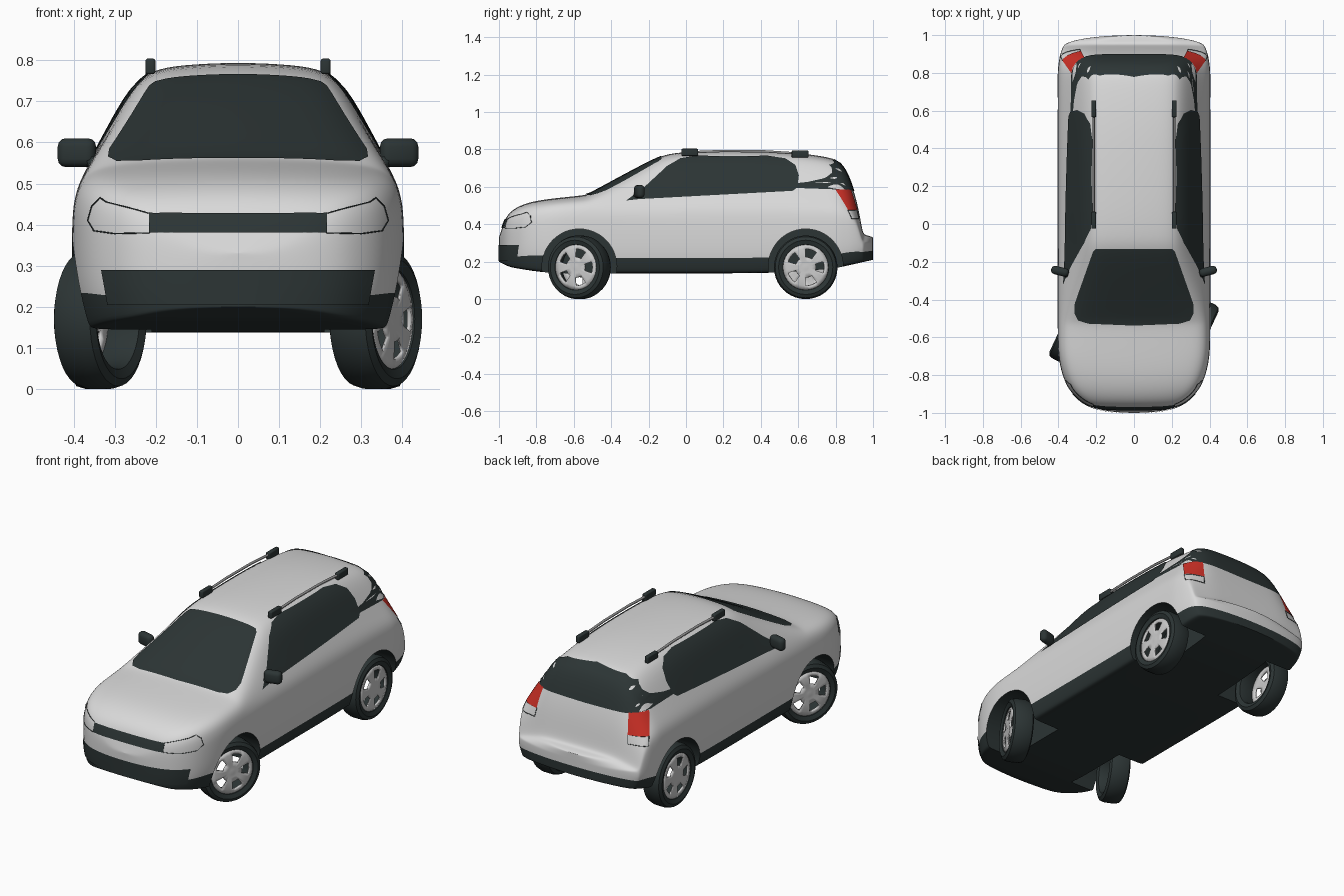
import bpy, bmesh, math
from mathutils import Vector, Matrix
from mathutils.bvhtree import BVHTree

cube = bpy.data.objects.get("Cube")
if cube:
    bpy.data.objects.remove(cube)


def material(name, r, g, b):
    m = bpy.data.materials.new(name)
    m.use_nodes = True
    m.diffuse_color = (r, g, b, 1)
    m.node_tree.nodes["Principled BSDF"].inputs["Base Color"].default_value = (r, g, b, 1)
    return m


PAINT = material("body_paint", .7, .7, .7)
DARK = material("dark_trim", .025, .035, .035)
RIM = material("rim_silver", .6, .6, .6)
RED = material("tail_red", .62, .03, .02)
RAIL = material("rail_grey", .3, .3, .3)


def add_object(name, bm, *mats):
    mesh = bpy.data.meshes.new(name)
    bm.to_mesh(mesh)
    bm.free()
    ob = bpy.data.objects.new(name, mesh)
    bpy.context.collection.objects.link(ob)
    for m in mats:
        mesh.materials.append(m)
    return ob


def activate(ob):
    bpy.ops.object.select_all(action='DESELECT')
    ob.select_set(True)
    bpy.context.view_layer.objects.active = ob


def smooth(ob, degrees=40):
    activate(ob)
    bpy.ops.object.shade_smooth_by_angle(angle=math.radians(degrees))


def apply_modifier(ob, kind, **settings):
    mod = ob.modifiers.new(kind, kind)
    for key, value in settings.items():
        setattr(mod, key, value)
    activate(ob)
    bpy.ops.object.modifier_apply(modifier=mod.name)


def lerp_table(table, t):
    for (a, p), (b, q) in zip(table, table[1:]):
        if t <= b:
            return p + (q - p) * (t - a) / (b - a)
    return table[-1][1]


# Body: stations along y with half width, shoulder height and top height
STATIONS = [
    (-1, .06, .27, .33), (-.99, .15, .28, .36), (-.97, .23, .32, .425), (-.94, .285, .35, .47),
    (-.88, .345, .38, .505), (-.8, .382, .4, .527), (-.7, .402, .42, .54), (-.6, .405, .42, .55),
    (-.53, .405, .42, .558), (-.5, .405, .42, .572), (-.33, .405, .42, .665), (-.15, .405, .42, .76),
    (-.08, .405, .42, .782), (.1, .405, .42, .795), (.4, .405, .42, .795), (.6, .405, .42, .783),
    (.75, .405, .42, .762), (.81, .405, .42, .745), (.85, .4, .42, .7), (.885, .395, .42, .62),
    (.92, .385, .38, .5), (.94, .375, .31, .38), (.95, .37, .3, .345), (.97, .33, .3, .34),
    (.99, .22, .29, .335), (1, .08, .29, .33)]
FLOOR = [(-1, .2), (-.94, .17), (-.74, .138), (.5, .138), (.8, .165), (1, .21)]
CLADDING = [(-1, .215), (-.8, .235), (-.5, .215), (.5, .215), (.8, .235), (1, .265)]
HOOD = [(.985, .25), (.965, .5), (.92, .7), (.85, .82), (.75, .89), (.55, .95), (.28, .985), (0, 1)]
CABIN = [(.975, .18), (.89, .35), (.78, .57), (.69, .75), (.6, .88), (.49, .965), (.25, .99), (0, 1)]
CLAD_ROW = 4


def half_section(y, w, s, t):
    b, c = lerp_table(FLOOR, y), lerp_table(CLADDING, y)
    g = min(1, max(0, (y + .53) / .4))
    pts = [(0, b), (w * .5, b), (w * .91, b), (w * .94, b + .006), (w * .99, c),
           (w, (c + s) / 2), (w * .995, s)]
    for (hx, hf), (cx, cf) in zip(HOOD, CABIN):
        pts.append((w * (hx + (cx - hx) * g), s + (t - s) * (hf + (cf - hf) * g)))
    return pts


bm = bmesh.new()
rings = []
for y, w, s, t in STATIONS:
    half = half_section(y, w, s, t)
    n = len(half)
    outline = half + [(-x, z) for x, z in half[-2:0:-1]]
    rings.append([bm.verts.new((x, y, z)) for x, z in outline])
count = len(rings[0])


def body_face(verts, row):
    face = bm.faces.new(verts)
    face.material_index = 1 if row < CLAD_ROW else 0


for a, b in zip(rings, rings[1:]):
    for i in range(count):
        j = (i + 1) % count
        body_face((a[i], a[j], b[j], b[i]), i if i < n - 1 else count - 1 - i)
for ring in (rings[0], rings[-1]):
    for i in range(n - 1):
        loop = [ring[i], ring[i + 1], ring[-i - 1], ring[-i]]
        body_face(list(dict.fromkeys(loop)), i)
bmesh.ops.recalc_face_normals(bm, faces=bm.faces)
body = add_object("body", bm, PAINT, DARK)
apply_modifier(body, 'SUBSURF', levels=2)
surface = BVHTree.FromPolygons([v.co for v in body.data.vertices],
                               [p.vertices for p in body.data.polygons])

# Wheel arches cut out of the body
FRONT_Y, REAR_Y, AXLE_Z = -.57, .64, .17
for side in (-1, 1):
    for y in (FRONT_Y, REAR_Y):
        bpy.ops.mesh.primitive_cylinder_add(vertices=48, radius=.2, depth=.3,
                                            location=(side * .36, y, AXLE_Z + .005),
                                            rotation=(0, math.pi / 2, 0))
        cutter = bpy.context.object
        cutter.hide_render = True
        for m in (PAINT, DARK):
            cutter.data.materials.append(m)
        for p in cutter.data.polygons:
            p.material_index = 1
        apply_modifier(body, 'BOOLEAN', object=cutter, operation='DIFFERENCE', solver='EXACT')
        bpy.data.objects.remove(cutter)
smooth(body)

# Directions from which flat outlines are laid onto the body
D = math.sqrt(.5)
VIEWS = {
    "side": (lambda u, v: Vector((2, u, v)), Vector((-1, 0, 0))),
    "top": (lambda u, v: Vector((u, v, 2)), Vector((0, 0, -1))),
    "front": (lambda u, v: Vector((u, -2, v)), Vector((0, 1, 0))),
    "back": (lambda u, v: Vector((u, 2, v)), Vector((0, -1, 0))),
    "corner": (lambda u, v: Vector(((2 - u) * D, (2 + u) * D, v)), Vector((-D, -D, 0)))}


def lay(view, u, v, lift):
    place, direction = VIEWS[view]
    start = place(u, v)
    hit, normal, _, _ = surface.ray_cast(start, direction)
    if hit is None:
        hit, normal, _, _ = surface.find_nearest(start - Vector((direction * -1.6)))
    if normal.dot(direction) > 0:
        normal = -normal
    return hit + normal * lift


def plate(name, view, outline, mat, lift=.004, step=.025):
    bm = bmesh.new()
    bm.faces.new([bm.verts.new((u, v, 0)) for u, v in outline])
    for axis in (0, 1):
        values = [p[axis] for p in outline]
        cut = min(values) + step
        while cut < max(values) - .002:
            co, no = Vector((0, 0, 0)), Vector((0, 0, 0))
            co[axis], no[axis] = cut, 1
            bmesh.ops.bisect_plane(bm, geom=bm.verts[:] + bm.edges[:] + bm.faces[:],
                                   plane_co=co, plane_no=no)
            cut += step
    for v in bm.verts:
        centre = abs(v.co.x) < .0001 and view != "side"
        v.co = lay(view, v.co.x, v.co.y, lift)
        if centre:
            v.co.x = 0
    bm.normal_update()
    for f in bm.faces:
        if f.normal.dot(VIEWS[view][1]) > 0:
            f.normal_flip()
    ob = add_object(name, bm, mat)
    ob.modifiers.new("mirror", 'MIRROR')
    smooth(ob)


def tube(name, points, radius, mat, cyclic=False):
    cu = bpy.data.curves.new(name, 'CURVE')
    cu.dimensions = '3D'
    cu.bevel_depth, cu.bevel_resolution = radius, 1
    sp = cu.splines.new('POLY')
    sp.points.add(len(points) - 1)
    for p, co in zip(sp.points, points):
        p.co = (*co, 1)
    sp.use_cyclic_u = cyclic
    cu.materials.append(mat)
    ob = bpy.data.objects.new(name, cu)
    bpy.context.collection.objects.link(ob)
    ob.modifiers.new("mirror", 'MIRROR')


def seam(name, view, outline):
    path = []
    for (a, b), (c, d) in zip(outline, outline[1:] + outline[:1]):
        path += [lay(view, a + (c - a) * k / 5, b + (d - b) * k / 5, .001) for k in range(5)]
    tube(name, path, .0016, DARK, True)


# Glass
plate("windshield", "top", [(0, -.13), (.2, -.13), (.215, -.145), (.312, -.42), (.315, -.47),
                            (.295, -.51), (.24, -.527), (0, -.537)], DARK)
plate("side_windows", "side", [(-.32, .525), (-.25, .533), (.57, .577), (.595, .595), (.603, .66),
                               (.585, .715), (.53, .75), (.44, .763), (.05, .763), (-.03, .75),
                               (-.1, .71), (-.22, .6)], DARK)
plate("rear_window", "back", [(0, .752), (.18, .738), (.24, .715), (.335, .6), (.33, .585),
                              (.25, .578), (0, .575)], DARK)

# Grilles and lights
plate("upper_grille", "front", [(0, .38), (.215, .38), (.215, .427), (0, .427)], DARK)
plate("lower_grille", "front", [(0, .205), (.315, .205), (.33, .29), (0, .29)], DARK)
plate("tail_lights", "corner", [(.345, .475), (.447, .475), (.437, .583), (.332, .583)], RED)
seam("reverse_light_seams", "corner", [(.352, .43), (.45, .43), (.447, .475), (.345, .475)])
seam("headlight_seams", "front", [(.215, .38), (.3, .378), (.35, .385), (.365, .41), (.355, .445),
                                  (.335, .465), (.32, .455), (.25, .437), (.215, .427)])


def block(name, centre, size, turn, bevel, mat):
    bm = bmesh.new()
    bmesh.ops.create_cube(bm, size=1)
    bmesh.ops.scale(bm, vec=size, verts=bm.verts)
    bmesh.ops.bevel(bm, geom=bm.edges[:], offset=bevel, segments=3, profile=.5, affect='EDGES')
    bm.transform(Matrix.Translation(centre) @ Matrix.Rotation(turn, 4, 'Z'))
    ob = add_object(name, bm, mat)
    ob.modifiers.new("mirror", 'MIRROR')
    smooth(ob)


# Door mirrors and roof rails
block("door_mirrors", (.392, -.25, .575), (.095, .045, .07), .25, .02, DARK)
tube("mirror_stalks", [(.335, -.28, .535), (.365, -.26, .56)], .016, DARK)
for name, y in (("front_rail_feet", .02), ("rear_rail_feet", .61)):
    block(name, (.213, y, .785 if y < .3 else .775), (.024, .09, .038), 0, .006, DARK)
tube("roof_rails", [(.213, .02, .785), (.213, .2, .792), (.213, .42, .79), (.213, .61, .778)], .007, RAIL)


def wheel(name, x, y, steer):
    turn = steer + (math.pi if x < 0 else 0)
    place = Matrix.Translation((x, y, AXLE_Z)) @ Matrix.Rotation(turn, 4, 'Z')
    # Tyre: closed profile spun around the axle
    bm = bmesh.new()
    half = [(.03, .118), (.048, .122), (.057, .145), (.048, .163), (.025, .17)]
    profile = half + [(-a, r) for a, r in reversed(half)]
    segs = 40
    loops = [[bm.verts.new((a, r * math.cos(t), r * math.sin(t))) for a, r in profile]
             for t in (math.tau * k / segs for k in range(segs))]
    for k, a in enumerate(loops):
        b = loops[(k + 1) % segs]
        for i in range(len(profile)):
            j = (i + 1) % len(profile)
            bm.faces.new((a[i], a[j], b[j], b[i]))
    bmesh.ops.recalc_face_normals(bm, faces=bm.faces)
    bm.transform(place)
    smooth(add_object(name + "_tyre", bm, DARK))
    # Rim: dished disc with five openings
    bm = bmesh.new()
    rows = [(.044, .012), (.042, .03), (.046, .055), (.044, .098), (.038, .122)]
    grid = [[bm.verts.new((a, r * math.cos(t), r * math.sin(t))) for a, r in rows]
            for t in (math.tau * (k - 2) / segs for k in range(segs))]
    bm.faces.new([g[0] for g in grid])
    for k, a in enumerate(grid):
        b = grid[(k + 1) % segs]
        for i in range(len(rows) - 1):
            if not (i == 2 and k % 8 < 4):
                bm.faces.new((a[i], a[i + 1], b[i + 1], b[i]))
    bmesh.ops.recalc_face_normals(bm, faces=bm.faces)
    bm.transform(place)
    rim = add_object(name + "_rim", bm, RIM)
    mod = rim.modifiers.new("thickness", 'SOLIDIFY')
    mod.thickness, mod.offset = .01, 0
    smooth(rim, 30)


for label, side in (("left", 1), ("right", -1)):
    wheel("front_" + label, side * .335, FRONT_Y, math.radians(-25))
    wheel("rear_" + label, side * .345, REAR_Y, 0)
